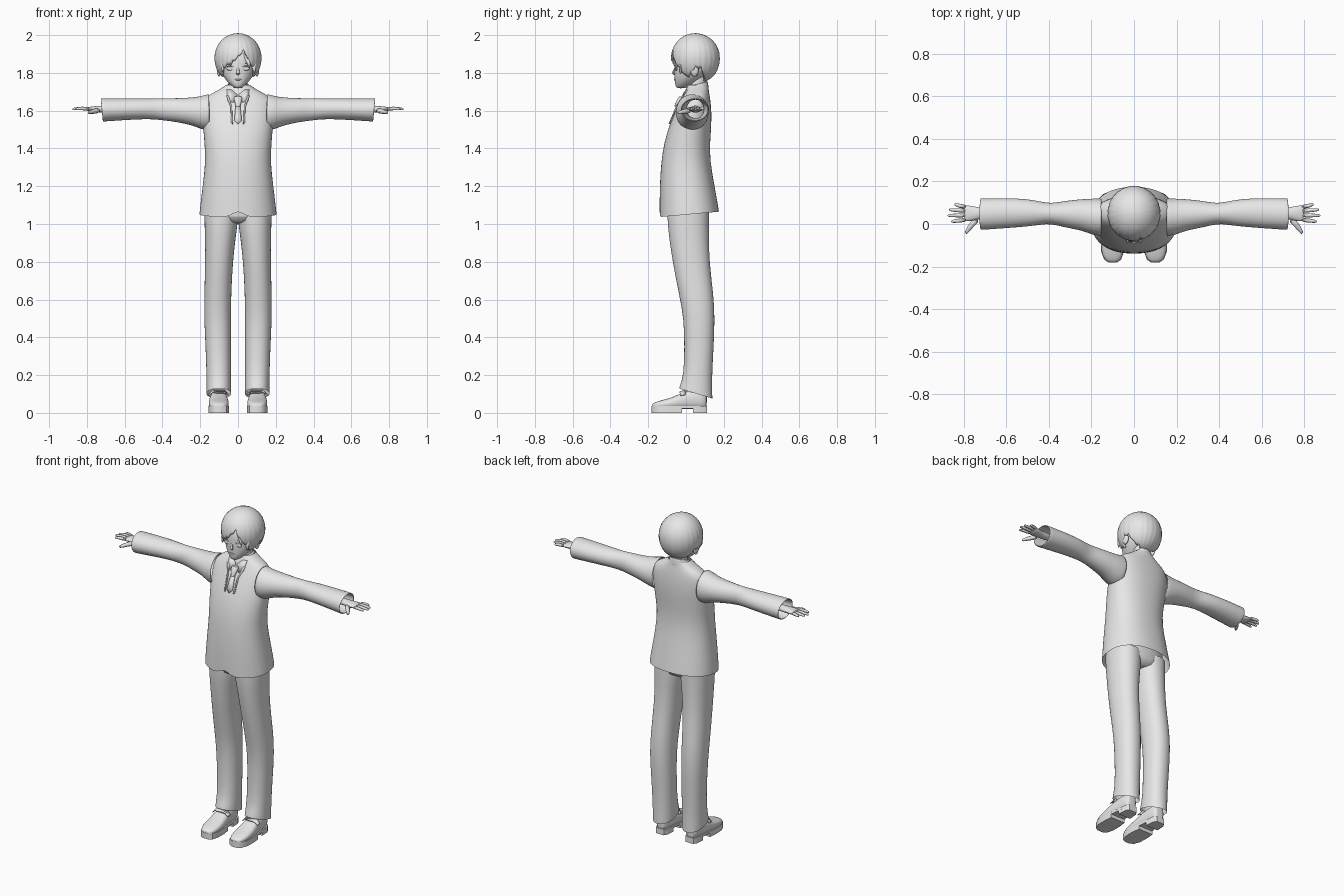
import bpy, bmesh, math
from math import sin, cos, pi, radians
from mathutils import Vector

if "Cube" in bpy.data.objects:
    bpy.data.objects.remove(bpy.data.objects["Cube"])

grey = bpy.data.materials.new("light grey")
grey.use_nodes = True
grey.diffuse_color = (0.8, 0.8, 0.8, 1)
grey.node_tree.nodes["Principled BSDF"].inputs["Base Color"].default_value = (0.8, 0.8, 0.8, 1)


def finish(name, bm, mirror=False, thick=0, subdiv=0):
    bmesh.ops.recalc_face_normals(bm, faces=bm.faces)
    me = bpy.data.meshes.new(name)
    bm.to_mesh(me)
    bm.free()
    me.materials.append(grey)
    ob = bpy.data.objects.new(name, me)
    bpy.context.collection.objects.link(ob)
    if thick:
        mod = ob.modifiers.new("thickness", 'SOLIDIFY')
        mod.thickness = thick
    if subdiv:
        ob.modifiers.new("smooth", 'SUBSURF').levels = subdiv
        ob.modifiers["smooth"].render_levels = subdiv
    if mirror:
        mod = ob.modifiers.new("mirror", 'MIRROR')
        mod.use_mirror_merge = False
    bpy.ops.object.select_all(action='DESELECT')
    ob.select_set(True)
    bpy.context.view_layer.objects.active = ob
    bpy.ops.object.shade_smooth_by_angle(angle=radians(40))
    return ob


def ring(c, u, v, n=24, p=1.0):
    """Rounded section around c, spanned by the half-axes u and v."""
    f = lambda k: math.copysign(abs(k) ** p, k)
    c, u, v = Vector(c), Vector(u), Vector(v)
    return [c + u * f(cos(2 * pi * i / n)) + v * f(sin(2 * pi * i / n)) for i in range(n)]


def loft(name, rings, caps=(False, False), **kw):
    bm = bmesh.new()
    rows = [[bm.verts.new(p) for p in r] for r in rings]
    n = len(rows[0])
    for a, b in zip(rows, rows[1:]):
        for i in range(n):
            bm.faces.new((a[i], a[(i + 1) % n], b[(i + 1) % n], b[i]))
    for on, r in zip(caps, (rows[0], rows[-1])):
        if on:
            bm.faces.new(r)
    return finish(name, bm, **kw)


def upright(rows, n=24, p=1.0):
    """Sections along z: height, x min, x max, y front, y back."""
    return [ring(((a + b) / 2, (f + k) / 2, z), ((b - a) / 2, 0, 0), (0, (k - f) / 2, 0), n, p)
            for z, a, b, f, k in rows]


def rod(name, pts, radii, flat=1.0, **kw):
    """Tapered limb along points, flattened in z."""
    pts = [Vector(p) for p in pts]
    d = (pts[-1] - pts[0]).normalized()
    side = d.cross(Vector((0, 0, 1))).normalized()
    up = side.cross(d)
    return loft(name, [ring(p, side * r, up * r * flat, 8) for p, r in zip(pts, radii)],
                caps=(True, True), subdiv=1, **kw)


def plate(name, pts, thick=0.006, **kw):
    bm = bmesh.new()
    bm.faces.new([bm.verts.new(p) for p in pts])
    return finish(name, bm, thick=thick, **kw)


def ball(name, c, size, mirror=False):
    bm = bmesh.new()
    bmesh.ops.create_uvsphere(bm, u_segments=16, v_segments=10, radius=1)
    for v in bm.verts:
        v.co = Vector([v.co[i] * size[i] + c[i] for i in range(3)])
    return finish(name, bm, mirror)


# Jacket body, with a sloping hem notched at the front
body = [(1.045, .205, -.14, .175), (1.06, .204, -.14, .173), (1.2, .188, -.14, .152),
        (1.33, .172, -.132, .128), (1.43, .178, -.116, .127), (1.52, .186, -.09, .135),
        (1.6, .19, -.055, .135), (1.65, .185, -.03, .13), (1.685, .155, -.012, .125),
        (1.71, .1, 0, .12), (1.735, .066, .008, .118)]
rings = upright([(z, -w, w, f, k) for z, w, f, k in body], 32, .88)
for r in rings[:2]:
    for v in r:
        v.z += .09 * (v.y + .05)
        if abs(v.x) < .01 and v.y < 0:
            v.z += .04 if r is rings[0] else .03
loft("jacket_body", rings, subdiv=1)

# Sleeves: x, y front, y back, z bottom, z top
sleeve = [(.15, -.05, .115, 1.50, 1.685), (.19, -.048, .114, 1.505, 1.672), (.24, -.025, .112, 1.528, 1.664),
          (.32, -.012, .104, 1.545, 1.66), (.39, .008, .09, 1.554, 1.66), (.44, .002, .1, 1.56, 1.658),
          (.5, -.006, .112, 1.561, 1.659), (.6, -.014, .117, 1.556, 1.66), (.72, -.022, .115, 1.548, 1.66),
          (.727, -.022, .115, 1.548, 1.66)]
rings = [ring((x, (f + k) / 2, (b + t) / 2), (0, (k - f) / 2, 0), (0, 0, (t - b) / 2))
         for x, f, k, b, t in sleeve]
for r in rings[-2:]:
    for v in r:
        v.x += .1 * (v.z - 1.66)
loft("sleeves", rings, mirror=True, thick=-.006, subdiv=1)

# Hands
hand = [(.66, .026, .02), (.72, .026, .02), (.75, .034, .017), (.785, .04, .013), (.8, .037, .01)]
loft("palms", [ring((x, .05, 1.608), (0, w, 0), (0, 0, h), 12) for x, w, h in hand],
     caps=(True, True), mirror=True, subdiv=1)
for finger, y, tip, end in (("index", .02, .012, .86), ("middle", .041, .04, .877),
                            ("ring", .062, .067, .87), ("little", .08, .092, .845)):
    rod(finger + "_fingers", [(.785, y, 1.609), (.825, (y + tip) / 2, 1.613), (end - .006, tip, 1.609),
                              (end, tip, 1.608)], (.011, .0105, .008, .004), mirror=True)
rod("thumbs", [(.735, .025, 1.602), (.765, -.005, 1.596), (.787, -.036, 1.59), (.792, -.046, 1.588)],
    (.017, .014, .01, .005), mirror=True)

# Trousers: legs and seat
leg = [(.1, .036, .167, -.036, .14), (.115, .036, .167, -.034, .14), (.2, .037, .167, -.012, .138),
       (.35, .037, .172, -.009, .147), (.5, .037, .18, -.012, .153), (.62, .036, .179, -.036, .147),
       (.8, .027, .174, -.072, .124), (.93, .012, .175, -.09, .122), (1.0, .001, .178, -.098, .122),
       (1.08, -.002, .178, -.1, .122)]
rings = upright(leg, p=.92)
for r in rings[:2]:
    for v in r:
        v.z -= .3 * (v.y - .06)
loft("trouser_legs", rings, mirror=True, subdiv=1)
loft("trouser_seat", upright([(1.0, -.09, .09, -.07, .1), (1.03, -.165, .165, -.098, .122),
                              (1.12, -.178, .178, -.1, .125), (1.2, -.17, .17, -.1, .12)], p=.9),
     caps=(True, False), subdiv=1)

# Shoes: y, inner x, outer x, top
shoe = [(-.182, .082, .118, .045), (-.168, .06, .14, .055), (-.13, .048, .155, .068), (-.07, .047, .157, .082),
        (-.02, .054, .152, .11), (.04, .06, .144, .125), (.09, .063, .141, .125), (.112, .075, .129, .12)]
loft("shoe_uppers", [ring(((a + b) / 2, y, (.02 + t) / 2), ((b - a) / 2, 0, 0), (0, 0, (t - .02) / 2), 16, .75)
                     for y, a, b, t in shoe], caps=(True, True), mirror=True, subdiv=1)


def slab(name, rows, z0, z1):
    outline = [(a, y) for y, a, b, t in rows] + [(b, y) for y, a, b, t in reversed(rows)]
    loft(name, [[Vector((x, y, z)) for x, y in outline] for z in (z0, z1)],
         caps=(True, True), mirror=True)


slab("shoe_soles", shoe, .022, .036)
slab("shoe_fore_soles", shoe[:5], 0, .024)
slab("shoe_heels", [(.036,) + shoe[5][1:]] + shoe[6:], 0, .03)
plate("shoe_straps", [(.05, -.03, .095), (.07, -.035, .112), (.135, -.035, .112), (.155, -.03, .095),
                      (.155, -.005, .1), (.135, -.005, .123), (.07, -.005, .123), (.05, -.005, .1)], mirror=True)

# Neck, head and face
loft("neck", upright([(1.66, -.055, .055, .02, .11), (1.72, -.046, .046, .018, .108),
                      (1.82, -.046, .046, .015, .11)]), subdiv=1)
head = [(1.718, .014, -.045, -.01), (1.728, .03, -.055, .02), (1.75, .055, -.06, .06), (1.78, .078, -.061, .1),
        (1.81, .09, -.062, .13), (1.85, .096, -.062, .145), (1.9, .095, -.056, .15), (1.95, .07, -.02, .12)]
loft("head", upright([(z, -w, w, f, k) for z, w, f, k in head], p=.95), caps=(True, True), subdiv=1)
loft("nose", [ring((0, y, z), (w, 0, 0), (0, w * .8, 0), 8) for z, y, w in
              ((1.787, -.056, .006), (1.796, -.067, .012), (1.804, -.066, .009), (1.835, -.056, .005))],
     caps=(True, True), subdiv=1)
ball("eyes", (.041, -.052, 1.823), (.02, .006, .011), True)
ball("upper_lids", (.042, -.054, 1.835), (.023, .006, .003), True)
ball("eyebrows", (.043, -.049, 1.853), (.023, .006, .003), True)
ball("lips", (0, -.06, 1.764), (.018, .004, .004))
ball("ears", (.1, .045, 1.815), (.012, .022, .034), True)

# Hair cap; hem heights run from the front round to the nape
right_hem = [1.89, 1.865, 1.85, 1.83, 1.79, 1.80, 1.84, 1.835, 1.79, 1.78, 1.77, 1.765, 1.762]
left_hem = [1.89, 1.925, 1.87, 1.835, 1.79, 1.80, 1.84, 1.835, 1.79, 1.78, 1.77, 1.765, 1.762]
N, STEPS = 96, 14
rings = [[] for _ in range(STEPS)]
for i in range(N):
    turn = 2 * pi * i / N
    a = (i if i <= N / 2 else N - i) / (N / 2) * 12
    hem = left_hem if i <= N / 2 else right_hem
    k = min(int(a), 11)
    z = hem[k] + (hem[k + 1] - hem[k]) * (a - k)
    lock = abs(sin(turn * 12))
    limit = math.acos(max(-.99, (z - .012 * lock - 1.88) / .12))
    for j in range(STEPS):
        t = .04 + (limit - .04) * j / (STEPS - 1)
        r = sin(t) ** (.72 if t > pi / 2 else 1) * (1 - .022 * (1 - lock) * (j / STEPS))
        rings[j].append(Vector((.115 * r * sin(turn), .05 - .12 * r * cos(turn), 1.88 + .12 * cos(t))))
loft("hair", rings, caps=(True, False), thick=-.01)
for k, (x, z, lean) in enumerate(((-.035, 1.865, -.2), (.055, 1.855, .25), (-.08, 1.83, -.1), (.085, 1.825, .1))):
    y = .05 - .118 * math.sqrt(1 - (x / .118) ** 2)
    loft("fringe_lock_%d" % (k + 1),
         [ring((x + lean * (z - h), y + back, h), (w, 0, 0), (0, .007, 0), 8)
          for h, w, back in ((z + .06, .016, .015), (z + .02, .017, .003), (z - .01, .009, 0), (z - .03, .002, .003))],
         caps=(True, True), subdiv=1)

# Shirt collar, necktie and lapels
rings = upright([(1.695, -.07, .07, -.004, .122), (1.725, -.062, .062, .006, .118), (1.742, -.055, .055, .014, .116)])
for r in rings:
    for v in r:
        v.z += .25 * (v.y - .06)
loft("shirt_collar", rings, thick=.005, subdiv=1)
plate("collar_points", [(.004, -.018, 1.685), (.026, -.036, 1.645), (.056, -.03, 1.655), (.06, .004, 1.712),
                        (.035, -.002, 1.712)], mirror=True)
loft("tie_knot", upright([(1.622, -.011, .011, -.062, -.03), (1.63, -.014, .014, -.06, -.028),
                          (1.665, -.022, .022, -.044, -.012), (1.674, -.018, .018, -.036, -.01)], 12, .7),
     caps=(True, True))
plate("tie", [(-.012, -.05, 1.63), (.012, -.05, 1.63), (.02, -.084, 1.55), (0, -.092, 1.53), (-.02, -.084, 1.55)])
plate("lapels", [(.028, -.09, 1.53), (.036, -.085, 1.535), (.04, -.054, 1.62), (.062, -.018, 1.68),
                 (.05, -.018, 1.68), (.032, -.055, 1.62)], mirror=True)
